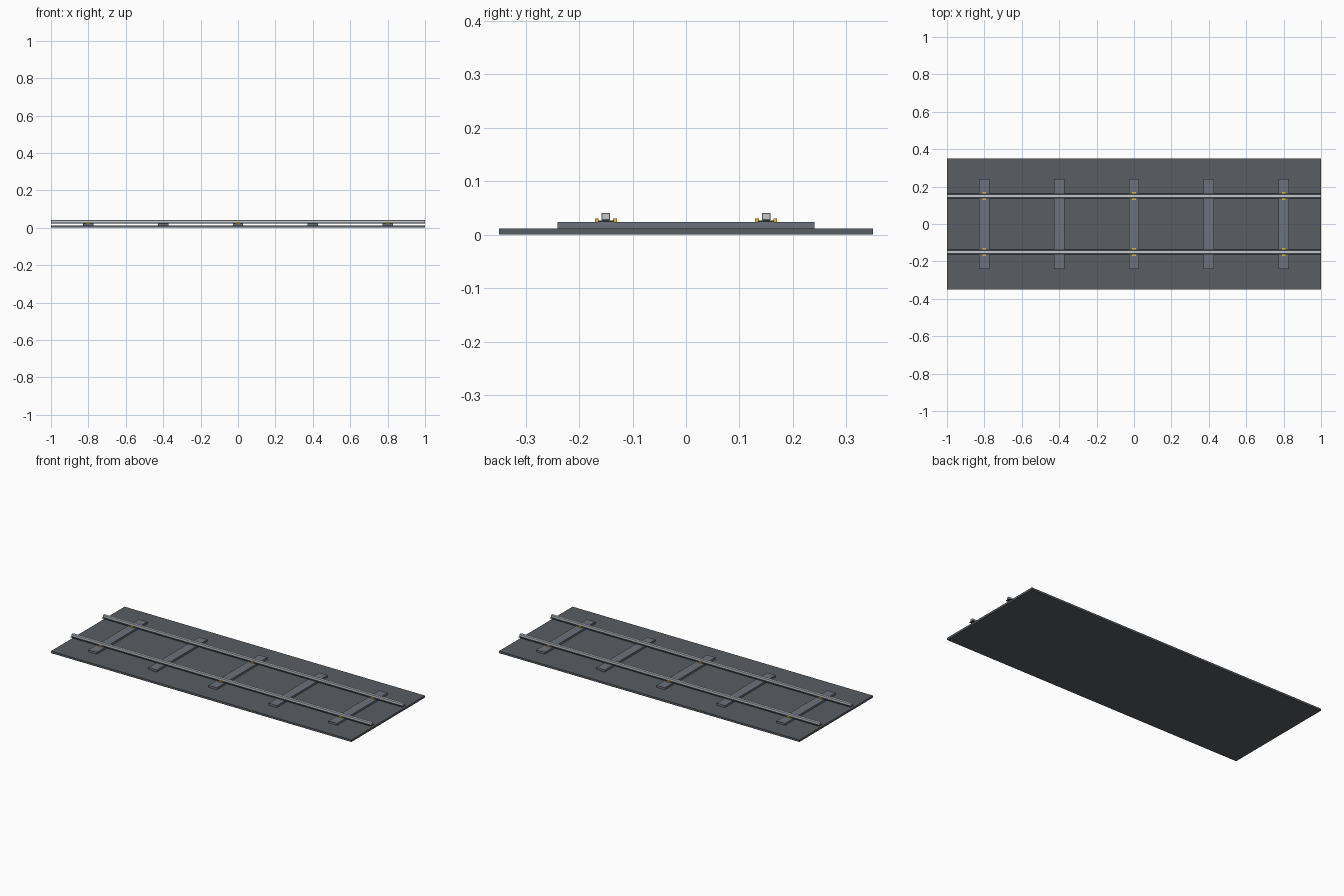
import bpy

if "Cube" in bpy.data.objects:
    bpy.data.objects.remove(bpy.data.objects["Cube"])


def material(name, rgb):
    m = bpy.data.materials.new(name)
    m.diffuse_color = (*rgb, 1)
    m.use_nodes = True
    m.node_tree.nodes["Principled BSDF"].inputs["Base Color"].default_value = m.diffuse_color
    return m


def box(name, x, y, z, mat, bevel=0):
    """Box from (min, max) ranges on each axis."""
    bpy.ops.mesh.primitive_cube_add(size=1, location=[sum(r) / 2 for r in (x, y, z)])
    ob = bpy.context.object
    ob.name = name
    ob.scale = [r[1] - r[0] for r in (x, y, z)]
    bpy.ops.object.transform_apply(location=False, rotation=False, scale=True)
    ob.data.materials.append(mat)
    if bevel:
        mod = ob.modifiers.new("Bevel", 'BEVEL')
        mod.width = bevel
        mod.segments = 1
    return ob


bed_mat = material("bed_grey", (0.10, 0.11, 0.125))
tie_mat = material("sleeper_grey", (0.15, 0.165, 0.2))
foot_mat = material("dark_steel", (0.06, 0.065, 0.075))
rail_mat = material("bright_steel", (0.55, 0.58, 0.62))
clip_mat = material("clip_yellow", (0.75, 0.52, 0.03))

# Flat track bed
box("track_bed", (-1, 1), (-0.35, 0.35), (0, 0.012), bed_mat)

# Rails: a wide dark foot below a narrow bright head
for side, y in (("right", -0.15), ("left", 0.15)):
    box(f"rail_foot_{side}", (-1, 1), (y - 0.015, y + 0.015), (0.024, 0.027), foot_mat)
    box(f"rail_head_{side}", (-1, 1), (y - 0.008, y + 0.008), (0.027, 0.041), rail_mat, 0.001)

# Cross sleepers, with clips on every second one
for i in range(5):
    x = -0.8 + 0.4 * i
    box(f"sleeper_{i + 1}", (x - 0.028, x + 0.028), (-0.24, 0.24), (0.012, 0.024), tie_mat)
    if i % 2 == 0:
        for y in (-0.15, 0.15):
            for s in (-1, 1):
                c = y + s * 0.017
                box("rail_clip", (x - 0.01, x + 0.01), (c - 0.0035, c + 0.0035),
                    (0.024, 0.03), clip_mat)
